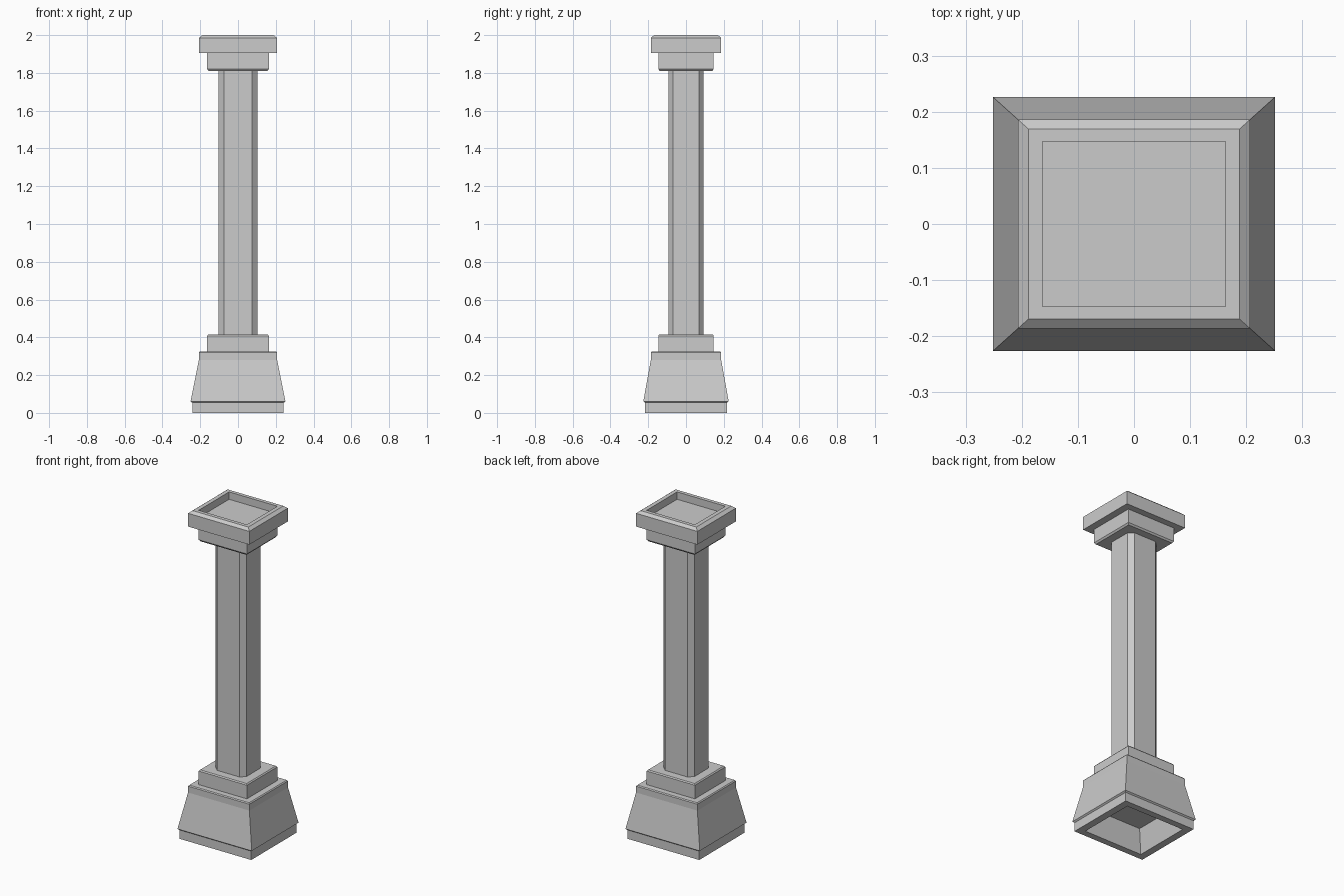
import bpy, bmesh

if "Cube" in bpy.data.objects:
    bpy.data.objects.remove(bpy.data.objects["Cube"])

DEPTH = 0.9  # every section is slightly shallower than it is wide


def section(half, chamfer=0.0):
    """Rectangular outline, optionally with cut corners, counter-clockwise."""
    h, c = half, half - chamfer
    if chamfer:
        pts = [(h, -c), (h, c), (c, h), (-c, h), (-h, c), (-h, -c), (-c, -h), (c, -h)]
    else:
        pts = [(h, -h), (h, h), (-h, h), (-h, -h)]
    return [(x, y * DEPTH) for x, y in pts]


def loft(name, profile, chamfer=0.0):
    """Stack sections along a (half width, z) profile and close both ends."""
    bm = bmesh.new()
    rings = [[bm.verts.new((x, y, z)) for x, y in section(half, chamfer)]
             for half, z in profile]
    for a, b in zip(rings, rings[1:]):
        n = len(a)
        for i in range(n):
            j = (i + 1) % n
            bm.faces.new((a[i], a[j], b[j], b[i]))
    bm.faces.new(rings[0][::-1])
    bm.faces.new(rings[-1])
    mesh = bpy.data.meshes.new(name)
    bm.to_mesh(mesh)
    bm.free()
    obj = bpy.data.objects.new(name, mesh)
    bpy.context.collection.objects.link(obj)
    return obj


# Flared base, hollow underneath
loft("base", [(0.163, 0.136), (0.198, 0.0), (0.242, 0.0), (0.242, 0.054),
              (0.251, 0.061), (0.207, 0.28), (0.207, 0.319), (0.202, 0.325)])

# Step between base and shaft
loft("lower_collar", [(0.163, 0.32), (0.163, 0.408), (0.157, 0.415)])

# Shaft with chamfered corners
loft("shaft", [(0.104, 0.41), (0.104, 1.815)], chamfer=0.029)

# Step between shaft and cap
loft("upper_collar", [(0.155, 1.81), (0.163, 1.82), (0.163, 1.905)])

# Cap with bevelled rim and sunken top
loft("cap", [(0.207, 1.904), (0.207, 1.985), (0.188, 2.0), (0.163, 2.0),
             (0.163, 1.955)])
